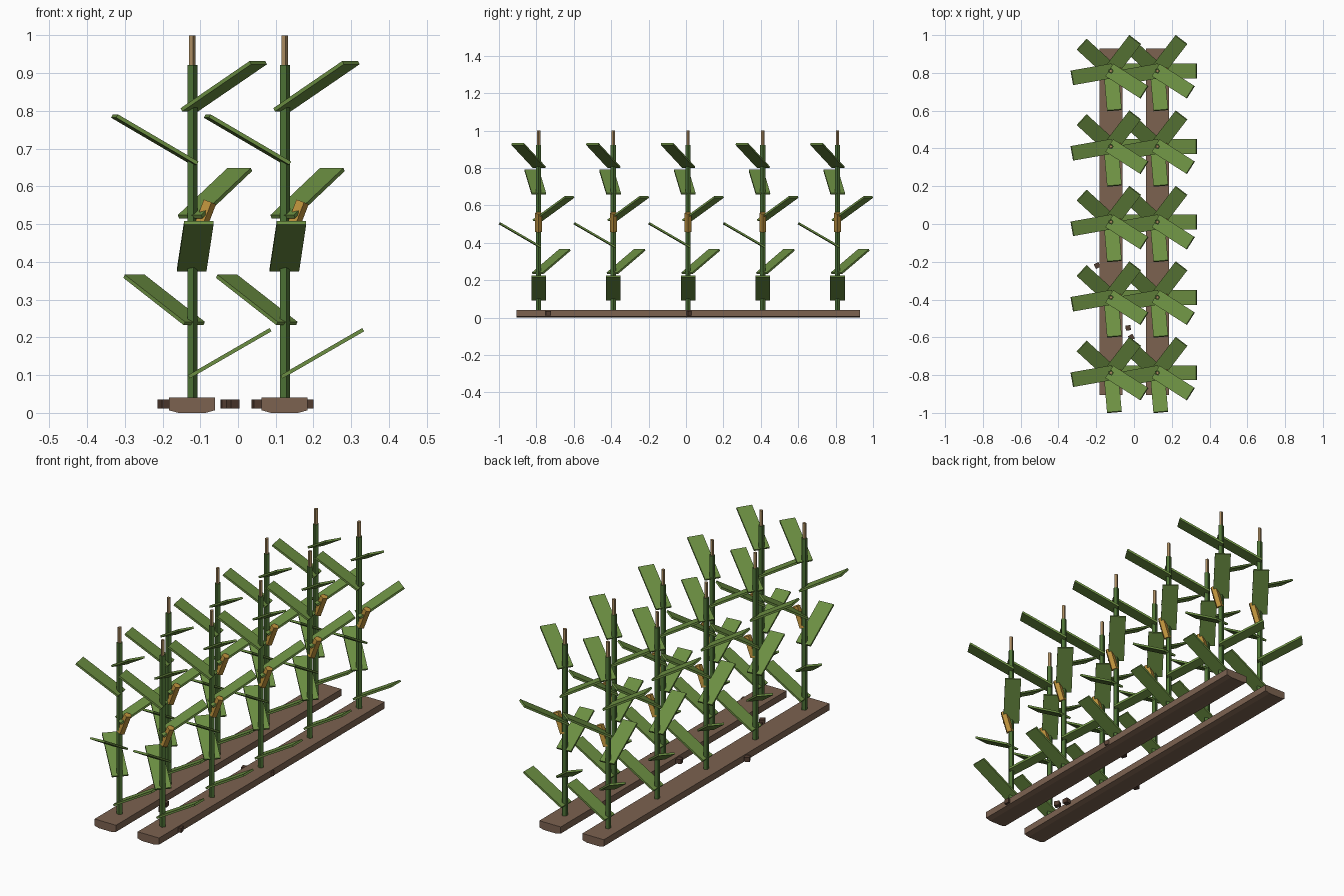
import bpy, bmesh, math
from mathutils import Matrix, Vector

if "Cube" in bpy.data.objects:
    bpy.data.objects.remove(bpy.data.objects["Cube"])


def srgb(r, g, b):
    f = lambda c: c / 12.92 if c <= 0.04045 else ((c + 0.055) / 1.055) ** 2.4
    return (f(r / 255), f(g / 255), f(b / 255), 1.0)


def material(name, rgb):
    m = bpy.data.materials.new(name)
    m.diffuse_color = srgb(*rgb)
    m.use_nodes = True
    m.node_tree.nodes["Principled BSDF"].inputs["Base Color"].default_value = m.diffuse_color
    return m


SOIL = material("soil_brown", (124, 98, 80))
CLOD = material("dark_clod", (84, 62, 50))
STALK = material("stalk_green", (76, 112, 52))
LEAF = material("leaf_green", (108, 143, 66))
COB = material("cob_gold", (190, 146, 60))
TASSEL = material("tassel_tan", (168, 138, 95))


def mesh_from(name, bm, mat):
    bmesh.ops.recalc_face_normals(bm, faces=bm.faces)
    me = bpy.data.meshes.new(name)
    bm.to_mesh(me)
    bm.free()
    me.materials.append(mat)
    return me


def place(name, me, loc=(0, 0, 0)):
    ob = bpy.data.objects.new(name, me)
    ob.location = loc
    bpy.context.collection.objects.link(ob)
    return ob


def box(size, matrix, bm):
    bmesh.ops.create_cube(bm, size=1, matrix=matrix @ Matrix.Diagonal((*size, 1)))


def prism(bm, profile, path):
    """Extrude a list of points along a vector."""
    face = bm.faces.new([bm.verts.new(p) for p in profile])
    geom = bmesh.ops.extrude_face_region(bm, geom=[face])["geom"]
    vs = [v for v in geom if isinstance(v, bmesh.types.BMVert)]
    bmesh.ops.translate(bm, verts=vs, vec=path)
    # the starting face survives as the end cap
    if not face.is_valid:
        bm.faces.new([v for v in bm.verts if v not in vs])


def rod(name, r, length, mat, matrix=Matrix()):
    """Five sided rod, corner towards +x, base at the origin."""
    bm = bmesh.new()
    pts = [Vector((r * math.cos(math.tau * i / 5), r * math.sin(math.tau * i / 5), 0))
           for i in range(5)]
    prism(bm, pts, Vector((0, 0, length)))
    bm.transform(matrix)
    return mesh_from(name, bm, mat)


ROWS = (-0.122, 0.1235)
YC = 0.012

# soil rows: flat top, chamfered underside
bm = bmesh.new()
prism(bm, [(x, -0.918, z) for x, z in ((-0.061, 0.041), (-0.061, 0.007), (-0.036, 0),
                                       (0.036, 0), (0.061, 0.007), (0.061, 0.041))],
      Vector((0, 1.836, 0)))
soil_mesh = mesh_from("soil_row", bm, SOIL)

# plant parts shared by every plant
stalk_mesh = rod("stalk", 0.0147, 0.892, STALK, Matrix.Translation((0, 0, 0.03)))
tassel_mesh = rod("tassel", 0.0095, 0.08, TASSEL, Matrix.Translation((0, 0, 0.92)))
cob_mesh = rod("cob", 0.0192, 0.106, COB,
               Matrix.Translation((0.008, 0, 0.461)) @ Matrix.Rotation(math.radians(21), 4, 'Y'))

# six leaves spiralling up by the golden angle
bm = bmesh.new()
for i in range(6):
    turn = Matrix.Rotation(math.radians(137.5 * i), 4, 'Z')
    tilt = Matrix.Rotation(math.radians(-30), 4, 'Y')
    box((0.25, 0.078, 0.01),
        turn @ Matrix.Translation((0.1, 0, 0.158 + 0.1415 * i)) @ tilt, bm)
leaf_mesh = mesh_from("leaves", bm, LEAF)

for rx in ROWS:
    place("soil_row", soil_mesh, (rx, YC, 0))
    for k in range(-2, 3):
        spot = (rx, YC - 0.001 + 0.3995 * k, 0)
        place("stalk", stalk_mesh, spot)
        place("leaves", leaf_mesh, spot)
        place("cob", cob_mesh, spot)
        place("tassel", tassel_mesh, spot)

# loose clods beside the rows
clods = ((-0.195, -0.22, 25), (-0.031, -0.55, 8), (-0.014, -0.60, 30),
         (0.185, -0.738, 10), (0.052, -0.02, 15), (0.178, 0.015, 35))
bm = bmesh.new()
for x, y, a in clods:
    box((0.027, 0.027, 0.023),
        Matrix.Translation((x, y, 0.0235)) @ Matrix.Rotation(math.radians(a), 4, 'Z'), bm)
place("clods", mesh_from("clods", bm, CLOD))
